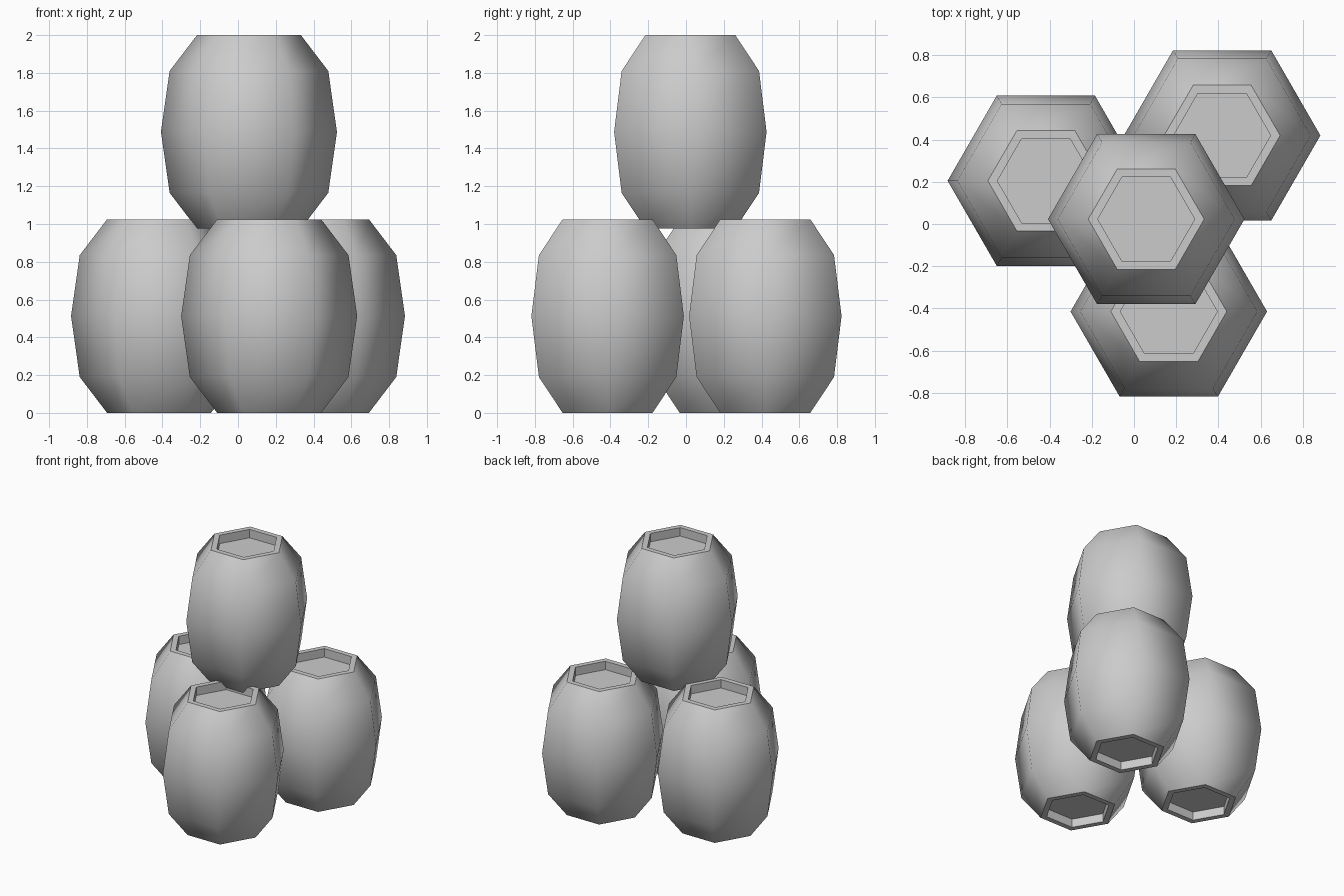
import bpy, bmesh, math

default_cube = bpy.data.objects.get("Cube")
if default_cube:
    bpy.data.objects.remove(default_cube, do_unlink=True)

GREY = (0.6, 0.6, 0.6, 1.0)
mat = bpy.data.materials.new("plain_grey")
mat.use_nodes = True
mat.diffuse_color = GREY
mat.node_tree.nodes["Principled BSDF"].inputs["Base Color"].default_value = GREY

SIDES = 6
HEIGHT = 1.025
RECESS = 0.065
RIM, INNER, SHOULDER, BELLY = 0.275, 0.23, 0.42, 0.466

# Half profile from the sunken base up to the sunken lid (radius, height)
PROFILE = [(INNER, RECESS), (INNER, 0), (RIM, 0), (SHOULDER, 0.19),
           (BELLY, HEIGHT / 2),
           (SHOULDER, HEIGHT - 0.19), (RIM, HEIGHT), (INNER, HEIGHT),
           (INNER, HEIGHT - RECESS)]
BODY_BANDS = range(2, 6)


def barrel_mesh():
    """Hexagonal barrel: smooth staves, crisp rims, recessed ends."""
    bm = bmesh.new()
    rings = []
    for radius, z in PROFILE:
        angles = [math.tau * i / SIDES for i in range(SIDES)]
        rings.append([bm.verts.new((radius * math.cos(a), radius * math.sin(a), z))
                      for a in angles])
    for band, (low, high) in enumerate(zip(rings, rings[1:])):
        for i in range(SIDES):
            j = (i + 1) % SIDES
            face = bm.faces.new((low[i], low[j], high[j], high[i]))
            face.smooth = band in BODY_BANDS
    # Sunken base and lid
    bm.faces.new(rings[0][::-1])
    bm.faces.new(rings[-1])
    # Keep the rims sharp where the staves end
    for edge in bm.edges:
        edge.smooth = all(f.smooth for f in edge.link_faces)
    bmesh.ops.recalc_face_normals(bm, faces=bm.faces)
    mesh = bpy.data.meshes.new("barrel")
    bm.to_mesh(mesh)
    bm.free()
    mesh.materials.append(mat)
    return mesh


# Three barrels on the ground and one stacked on top
barrel = barrel_mesh()
PLACES = {
    "barrel_front": (0.165, -0.415, 0),
    "barrel_back_left": (0.418, 0.42, 0),
    "barrel_right": (-0.418, 0.205, 0),
    "barrel_top": (0.058, 0.023, 2 - HEIGHT),
}
for name, place in PLACES.items():
    obj = bpy.data.objects.new(name, barrel)
    obj.location = place
    bpy.context.collection.objects.link(obj)
